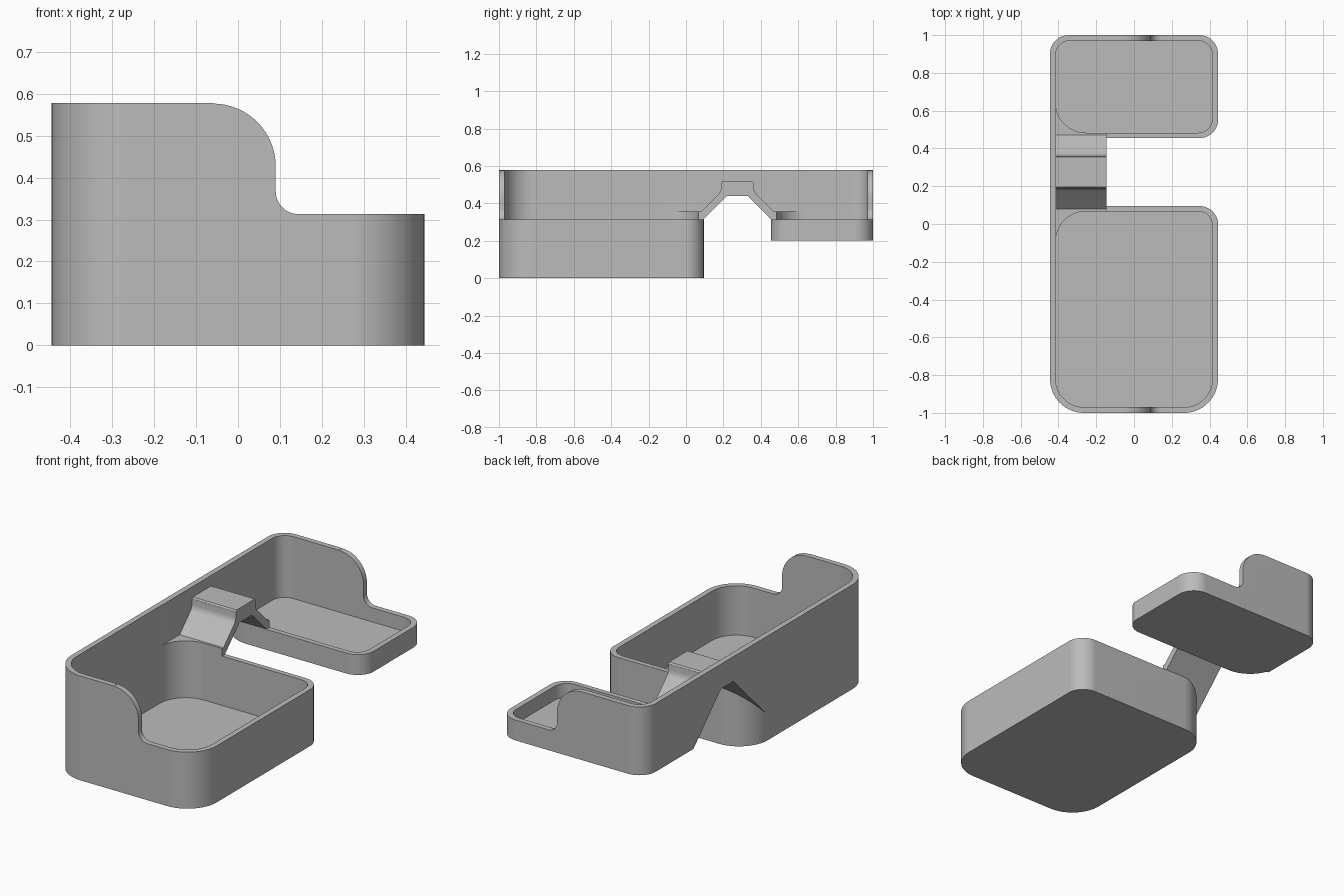
import bpy, bmesh, math
from mathutils import Vector

old = bpy.data.objects.get("Cube")
if old:
    bpy.data.objects.remove(old, do_unlink=True)

SIDE, LENGTH, HEIGHT, WALL, LOW = 0.445, 1.0, 0.578, 0.03, 0.313
BRIDGE_X, BRIDGE_Y = -0.145, 0.275


def arc(cx, cy, r, start, end, n=16):
    """Points on an arc, angles in degrees."""
    angles = [math.radians(start + (end - start) * i / n) for i in range(n + 1)]
    return [(cx + r * math.cos(a), cy + r * math.sin(a)) for a in angles]


def rounded(x0, x1, y0, y1, radii):
    """Rectangle with its own radius at front left, front right, back right, back left."""
    pts = []
    corners = [(x0, y0, 1, 1), (x1, y0, -1, 1), (x1, y1, -1, -1), (x0, y1, 1, -1)]
    for i, ((x, y, sx, sy), r) in enumerate(zip(corners, radii)):
        if r:
            pts += arc(x + sx * r, y + sy * r, r, 180 + 90 * i, 270 + 90 * i)
        else:
            pts.append((x, y))
    return pts


def prism(name, pts, low, high, axis="z"):
    """Closed prism: outline drawn across the given axis and extruded along it."""
    place = {"x": lambda a, b, t: (t, a, b),
             "y": lambda a, b, t: (a, t, b),
             "z": lambda a, b, t: (a, b, t)}[axis]
    bm = bmesh.new()
    face = bm.faces.new([bm.verts.new(place(a, b, low)) for a, b in pts])
    ext = bmesh.ops.extrude_face_region(bm, geom=[face])
    moved = [v for v in ext["geom"] if isinstance(v, bmesh.types.BMVert)]
    bmesh.ops.translate(bm, verts=moved, vec=Vector(place(0, 0, high - low)))
    bmesh.ops.recalc_face_normals(bm, faces=bm.faces)
    mesh = bpy.data.meshes.new(name)
    bm.to_mesh(mesh)
    bm.free()
    obj = bpy.data.objects.new(name, mesh)
    bpy.context.collection.objects.link(obj)
    return obj


def combine(target, tool, operation="DIFFERENCE", keep=False):
    """Apply a boolean and discard the tool."""
    mod = target.modifiers.new("cut", "BOOLEAN")
    mod.operation, mod.solver, mod.object = operation, "EXACT", tool
    bpy.context.view_layer.objects.active = target
    bpy.ops.object.modifier_apply(modifier=mod.name)
    if not keep:
        bpy.data.objects.remove(tool, do_unlink=True)


def box(a0, a1, b0, b1):
    return [(a0, b0), (a1, b0), (a1, b1), (a0, b1)]


# Full-length block that everything is carved from
body = prism("double_tray_organizer",
             rounded(-SIDE, SIDE, -LENGTH, LENGTH, (0.18, 0.18, 0.1, 0.1)), 0, HEIGHT)

# Gap between the trays: sloped underside of the bridge plus the open side
under = [(BRIDGE_Y - 0.575, -1), (BRIDGE_Y - 0.575, -0.08),
         (BRIDGE_Y - 0.055, 0.44), (BRIDGE_Y + 0.055, 0.44),
         (BRIDGE_Y + 0.875, -0.38), (BRIDGE_Y + 0.875, -1)]
gap = prism("gap_cutter", under, -1, 1, "x")
combine(gap, prism("side_gap_cutter", box(BRIDGE_X, 1.1, -0.2, 0.7), -1.1, 2), "UNION")
edge = SIDE + 0.001
combine(gap, prism("big_tray_keep", rounded(-edge, edge, -1.5, 0.095, (0, 0, 0.1, 0.18)), -2, 3))
combine(gap, prism("small_tray_keep", rounded(-edge, edge, 0.455, 1.5, (0.18, 0.1, 0, 0)), -2, 3))
combine(body, gap)

# Raised underside of the small tray
combine(body, prism("raised_base_cutter", box(0.28, 1.5, -1, 0.2), -1.2, 1.2, "x"))

# Tray hollows
inner = SIDE - WALL
combine(body, prism("big_hollow_cutter",
                    rounded(-inner, inner, -LENGTH + WALL, 0.067, (0.15, 0.15, 0.075, 0.16)), 0.04, 2))
combine(body, prism("small_hollow_cutter",
                    rounded(-inner, inner, 0.483, LENGTH - WALL, (0.16, 0.075, 0.075, 0.075)), 0.235, 2))

# Space above the bridge, leaving its raised top and the corner ledges
half = [(0.08, 0.52), (0.086, 0.512), (0.087, 0.48), (0.091, 0.464), (0.1, 0.45),
        (0.195, 0.355), (0.56, 0.355), (0.56, 1.5)]
above = [(BRIDGE_Y - d, z) for d, z in reversed(half)] + [(BRIDGE_Y + d, z) for d, z in half]
combine(body, prism("bridge_top_cutter", above, -inner + 0.001, 1, "x"))

# Low cross walls beside the bridge
combine(body, prism("low_wall_cutter", box(BRIDGE_X + 0.0005, 1.3, -0.25, 0.75), LOW + 0.0005, 1.7))

# Swept step in the end walls
step = [(-0.06, 1)] + arc(-0.06, HEIGHT - 0.151, 0.15, 90, 0)
step += arc(0.145, LOW + 0.055, 0.055, 180, 270) + [(1.2, LOW), (1.2, 1)]
combine(body, prism("step_cutter", step, -1.6, 1.6, "y"))

# Plain grey finish
grey = bpy.data.materials.new("plain_grey")
grey.use_nodes = True
colour = (0.5, 0.5, 0.5, 1)
grey.diffuse_color = colour
grey.node_tree.nodes["Principled BSDF"].inputs["Base Color"].default_value = colour
body.data.materials.clear()
body.data.materials.append(grey)
for poly in body.data.polygons:
    poly.material_index = 0

# Smooth rounded corners with crisp rims
bpy.ops.object.select_all(action="DESELECT")
body.select_set(True)
bpy.context.view_layer.objects.active = body
bpy.ops.object.shade_smooth_by_angle(angle=math.radians(25))
weighted = body.modifiers.new("even_normals", "WEIGHTED_NORMAL")
weighted.keep_sharp = True
